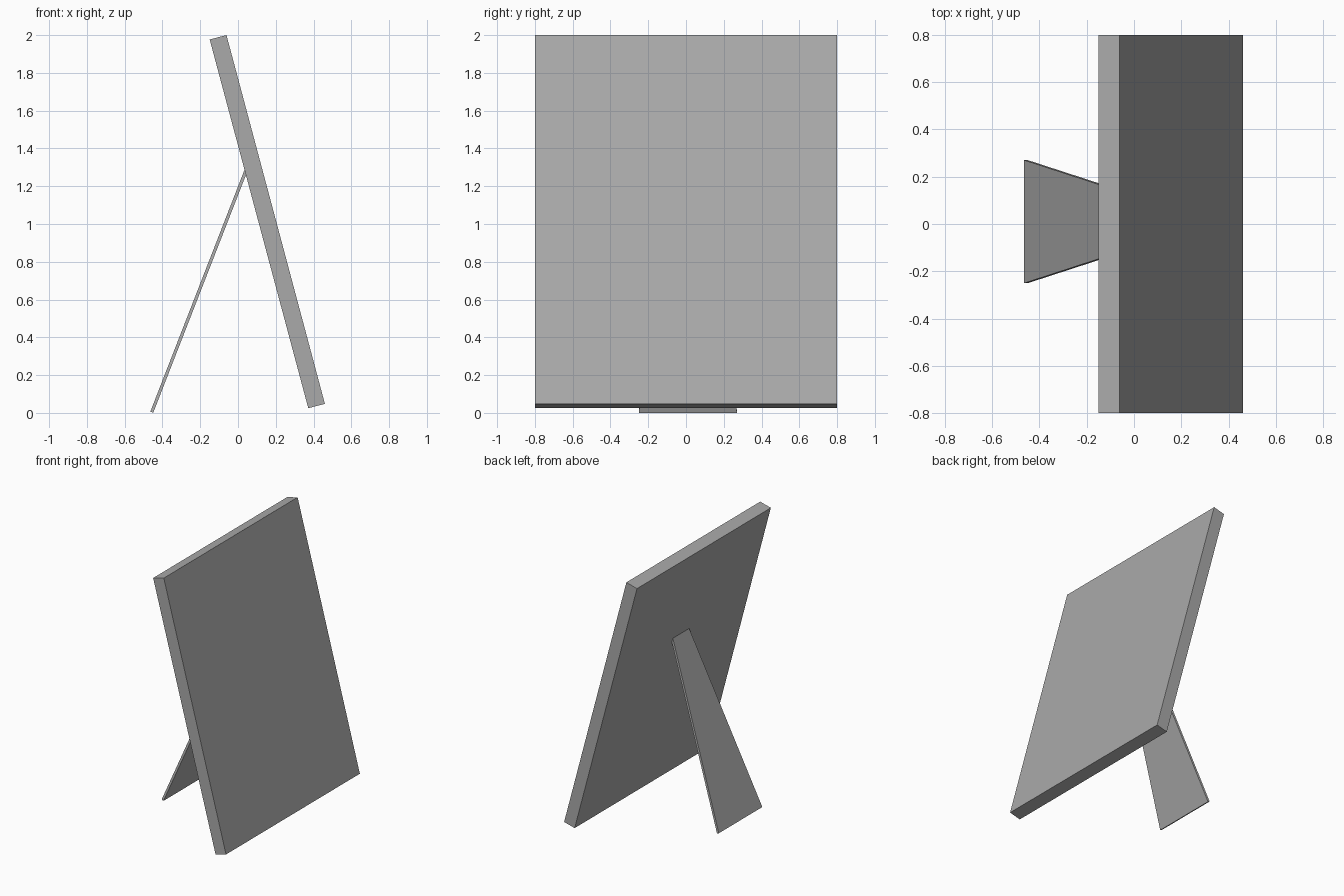
import bpy
import bmesh

cube = bpy.data.objects.get("Cube")
if cube:
    bpy.data.objects.remove(cube, do_unlink=True)

grey = bpy.data.materials.new("neutral_grey")
grey.use_nodes = True
colour = (0.4, 0.4, 0.4, 1)
grey.diffuse_color = colour
grey.node_tree.nodes["Principled BSDF"].inputs["Base Color"].default_value = colour


def slab(name, profile, half_widths, centre_y=0):
    """Sweep a side profile (x, z) across y, with a half width per corner."""
    bm = bmesh.new()
    sides = []
    for sign in (-1, 1):
        sides.append([bm.verts.new((x, centre_y + sign * w, z))
                      for (x, z), w in zip(profile, half_widths)])
    near, far = sides
    bm.faces.new(near)
    bm.faces.new(far[::-1])
    for i in range(len(profile)):
        j = (i + 1) % len(profile)
        bm.faces.new((near[i], far[i], far[j], near[j]))
    bmesh.ops.recalc_face_normals(bm, faces=bm.faces)
    mesh = bpy.data.meshes.new(name)
    bm.to_mesh(mesh)
    bm.free()
    mesh.materials.append(grey)
    obj = bpy.data.objects.new(name, mesh)
    bpy.context.collection.objects.link(obj)
    return obj


# Leaning rectangular panel
slab("frame_panel",
     [(0.372, 0.025), (0.46, 0.048), (-0.061, 2.0), (-0.15, 1.977)],
     [0.8] * 4)

# Thin tapered leg propping the panel from behind
slab("support_leg",
     [(-0.464, 0.007), (-0.449, 0.0), (0.052, 1.285), (0.036, 1.291)],
     [0.26, 0.26, 0.097, 0.097], centre_y=0.01)
